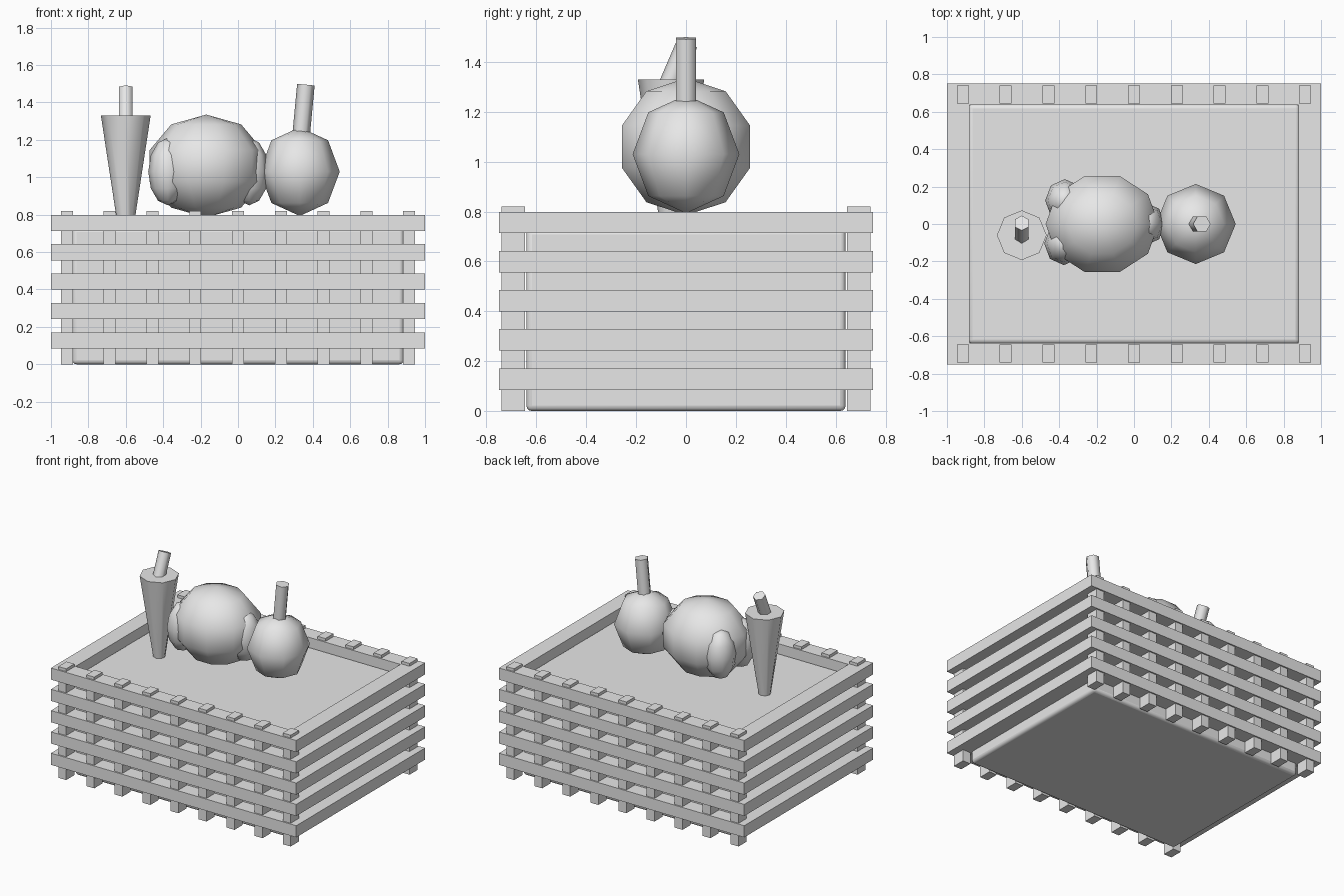
import bpy, math
from mathutils import Vector

cube = bpy.data.objects.get("Cube")
if cube:
    bpy.data.objects.remove(cube, do_unlink=True)

grey = bpy.data.materials.new("plain_grey")
grey.use_nodes = True
grey.diffuse_color = (0.8, 0.8, 0.8, 1)
grey.node_tree.nodes["Principled BSDF"].inputs["Base Color"].default_value = (0.8, 0.8, 0.8, 1)


def finish(name, smooth=None):
    ob = bpy.context.object
    ob.name = name
    ob.data.materials.append(grey)
    bpy.ops.object.transform_apply(location=False, rotation=True, scale=True)
    if smooth:
        bpy.ops.object.shade_smooth_by_angle(angle=math.radians(smooth))
    return ob


def box(name, low, high):
    low, high = Vector(low), Vector(high)
    bpy.ops.mesh.primitive_cube_add(size=1, location=(low + high) / 2)
    bpy.context.object.scale = high - low
    return finish(name)


def ball(name, centre, radii, segments, rings, turn=0):
    bpy.ops.mesh.primitive_uv_sphere_add(segments=segments, ring_count=rings, radius=1,
                                         location=centre, rotation=(0, 0, turn))
    bpy.ops.object.transform_apply(location=False, rotation=True, scale=False)
    bpy.context.object.scale = radii
    return finish(name, 60)


def rod(name, start, end, r1, r2, sides):
    start, end = Vector(start), Vector(end)
    axis = end - start
    bpy.ops.mesh.primitive_cone_add(vertices=sides, radius1=r1, radius2=r2,
                                    depth=axis.length, location=(start + end) / 2)
    bpy.context.object.rotation_euler = axis.to_track_quat('Z', 'Y').to_euler()
    return finish(name, 62)


# Crate boards, five levels of four
for level in range(5):
    z = 0.085 + 0.157 * level
    for side, s in (("front", -1), ("back", 1)):
        ys = sorted((s * 0.635, s * 0.75))
        box(f"{side}_board", (-1, ys[0], z), (1, ys[1], z + 0.086))
    for side, s in (("right", -1), ("left", 1)):
        xs = sorted((s * 0.88, s * 1.0))
        box(f"{side}_board", (xs[0], -0.635, z), (xs[1], 0.635, z + 0.086))

# Upright posts along the front and back
for i in range(9):
    x = -0.915 + 0.2288 * i
    box("front_post", (x - 0.032, -0.74, 0), (x + 0.032, -0.645, 0.82))
    box("back_post", (x - 0.032, 0.645, 0), (x + 0.032, 0.74, 0.82))

# Filling with softened edges
fill = box("crate_filling", (-0.885, -0.64, 0), (0.885, 0.64, 0.73))
bevel = fill.modifiers.new("soft_edges", 'BEVEL')
bevel.width = 0.022
bevel.segments = 3
bpy.ops.object.shade_smooth_by_angle(angle=math.radians(40))

# Cabbage with three leaf bulges
ball("cabbage", (-0.17, 0, 1.06), (0.318, 0.284, 0.275), 10, 5, math.pi / 2)
for x, y in ((0.06, 0), (-0.37, 0.125), (-0.375, -0.105)):
    ball("cabbage_leaf", (x, y, 1.03), (0.105, 0.115, 0.18), 8, 6)

# Apple and stalk
ball("apple", (0.33, 0, 1.03), (0.214, 0.214, 0.237), 8, 4)
rod("apple_stalk", (0.335, 0, 1.2), (0.363, 0, 1.495), 0.047, 0.047, 6)

# Carrot and its top
rod("carrot", (-0.6, -0.06, 0.72), (-0.6, -0.06, 1.33), 0.04, 0.133, 8)
rod("carrot_stalk", (-0.6, -0.07, 1.3), (-0.6, 0.005, 1.475), 0.043, 0.043, 6)
